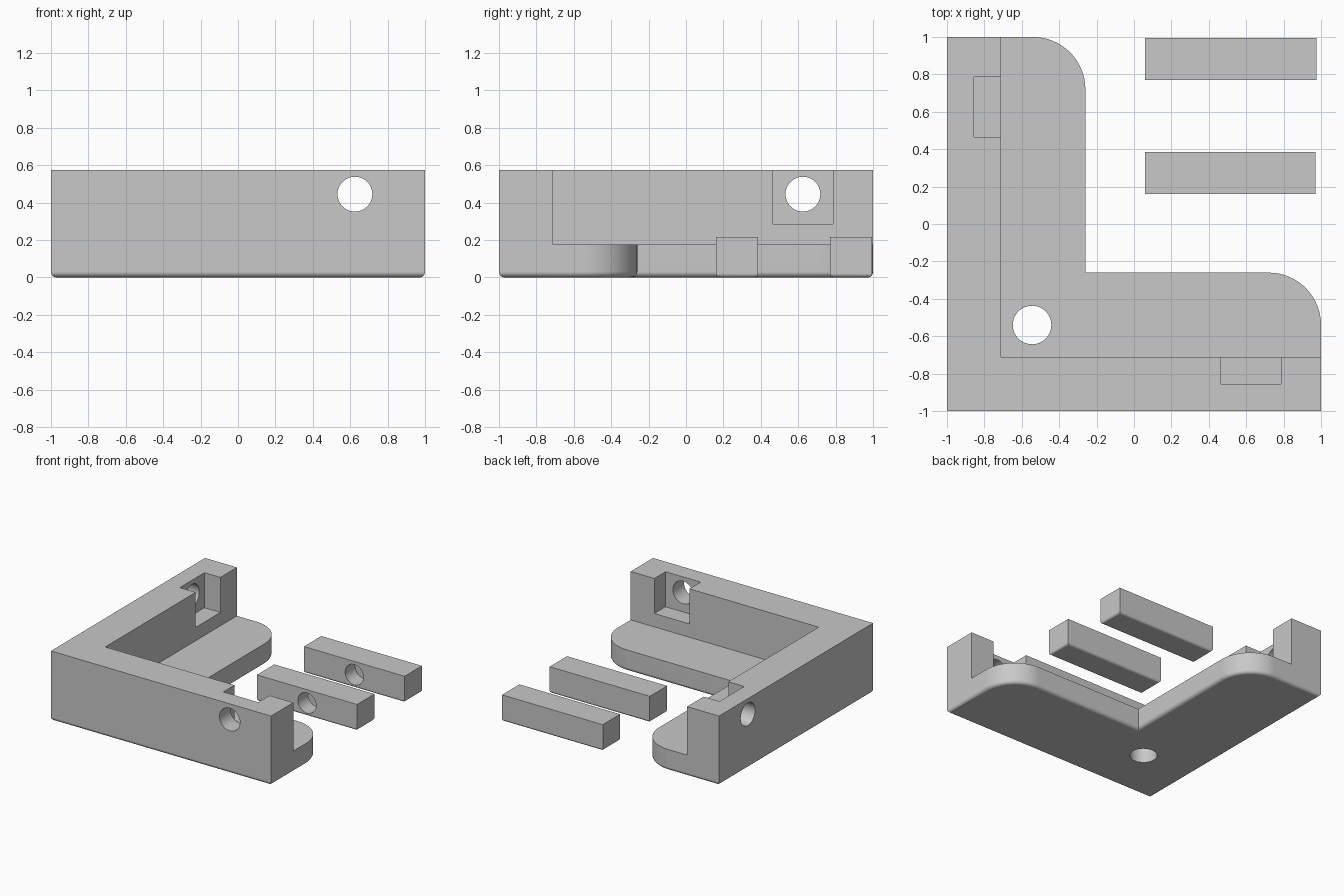
import bpy, bmesh, math
from mathutils import Vector

cube = bpy.data.objects.get("Cube")
if cube:
    bpy.data.objects.remove(cube, do_unlink=True)

grey = bpy.data.materials.new("plain grey")
grey.use_nodes = True
colour = (0.58, 0.58, 0.58, 1)
grey.diffuse_color = colour
grey.node_tree.nodes["Principled BSDF"].inputs["Base Color"].default_value = colour

HEIGHT, FLOOR, FILLET = 0.573, 0.175, 0.03
INNER = -0.71      # inner face of both walls
EDGE = -0.26       # inner edge of the floor
ROUND = 0.28       # rounded floor corners
HOLE_POS, HOLE_Z, HOLE_R = 0.625, 0.445, 0.093


def prism(name, outline, z0, z1, fillet=0):
    """Extrude a plan outline upward, optionally rounding its bottom rim."""
    bm = bmesh.new()
    base = bm.faces.new([bm.verts.new((x, y, z0)) for x, y in outline])
    top = bmesh.ops.extrude_face_region(bm, geom=[base], use_keep_orig=True)["geom"]
    bmesh.ops.translate(bm, vec=(0, 0, z1 - z0),
                        verts=[v for v in top if isinstance(v, bmesh.types.BMVert)])
    bmesh.ops.recalc_face_normals(bm, faces=bm.faces[:])
    if fillet:
        rim = [e for e in bm.edges if all(abs(v.co.z - z0) < 1e-5 for v in e.verts)]
        bmesh.ops.bevel(bm, geom=rim, offset=fillet, segments=5, profile=0.5,
                        affect='EDGES', clamp_overlap=True)
    mesh = bpy.data.meshes.new(name)
    bm.to_mesh(mesh)
    bm.free()
    mesh.materials.append(grey)
    obj = bpy.data.objects.new(name, mesh)
    bpy.context.collection.objects.link(obj)
    return obj


def box(name, x0, x1, y0, y1, z0, z1, fillet=0):
    return prism(name, [(x0, y0), (x1, y0), (x1, y1), (x0, y1)], z0, z1, fillet)


def drill(name, start, end, radius):
    """Cylindrical cutter running between two points."""
    start, end = Vector(start), Vector(end)
    axis = end - start
    bpy.ops.mesh.primitive_cylinder_add(
        vertices=48, radius=radius, depth=axis.length, location=(start + end) / 2,
        rotation=axis.to_track_quat('Z', 'Y').to_euler())
    obj = bpy.context.object
    obj.name = name
    obj.data.materials.append(grey)
    return obj


def activate(obj):
    bpy.ops.object.select_all(action='DESELECT')
    obj.select_set(True)
    bpy.context.view_layer.objects.active = obj


def cut(obj, cutters):
    activate(obj)
    for cutter in cutters:
        cutter.hide_render = True
        mod = obj.modifiers.new("cut", 'BOOLEAN')
        mod.operation, mod.solver, mod.object = 'DIFFERENCE', 'EXACT', cutter
        bpy.ops.object.modifier_apply(modifier=mod.name)
        bpy.data.objects.remove(cutter, do_unlink=True)


def finish(obj):
    activate(obj)
    bpy.ops.object.shade_smooth_by_angle(angle=math.radians(30))
    mod = obj.modifiers.new("even shading", 'WEIGHTED_NORMAL')
    mod.keep_sharp = True


def arc(cx, cy, steps=16):
    """Quarter turn from the +x side to the +y side."""
    turns = [math.pi / 2 * i / steps for i in range(steps + 1)]
    return [(cx + ROUND * math.cos(a), cy + ROUND * math.sin(a)) for a in turns]


# Corner bracket: L-shaped block with two rounded ends
outline = [(-1, -1), (1, -1)]
outline += arc(1 - ROUND, EDGE - ROUND)
outline += [(EDGE, EDGE)]
outline += arc(EDGE - ROUND, 1 - ROUND)
outline += [(-1, 1)]
bracket = prism("corner_bracket", outline, 0, HEIGHT, FILLET)

# Clear the space above the floor, then cut nut pockets and screw holes
lo, hi, back = HOLE_POS - 0.16, HOLE_POS + 0.16, -0.855
cut(bracket, [
    box("inner_space", INNER, 1.2, INNER, 1.2, FLOOR, 1),
    box("front_pocket", lo, hi, back, INNER + 0.1, 0.285, 1),
    box("side_pocket", back, INNER + 0.1, lo, hi, 0.285, 1),
    drill("front_hole", (HOLE_POS, -1.1, HOLE_Z), (HOLE_POS, -0.8, HOLE_Z), HOLE_R),
    drill("side_hole", (-1.1, HOLE_POS, HOLE_Z), (-0.8, HOLE_POS, HOLE_Z), HOLE_R),
    drill("floor_hole", (-0.545, -0.54, -0.1), (-0.545, -0.54, 0.3), 0.103),
])
finish(bracket)

# Two loose bars, each with a blind hole in its front face
for name, x1, y0 in (("front_bar", 0.97, 0.16), ("back_bar", 0.975, 0.77)):
    x0 = 0.06
    bar = box(name, x0, x1, y0, y0 + 0.225, 0, 0.217, FILLET * 0.7)
    mid = (x0 + x1) / 2
    cut(bar, [drill("bar_hole", (mid, y0 - 0.1, 0.108), (mid, y0 + 0.13, 0.108), 0.083)])
    finish(bar)
